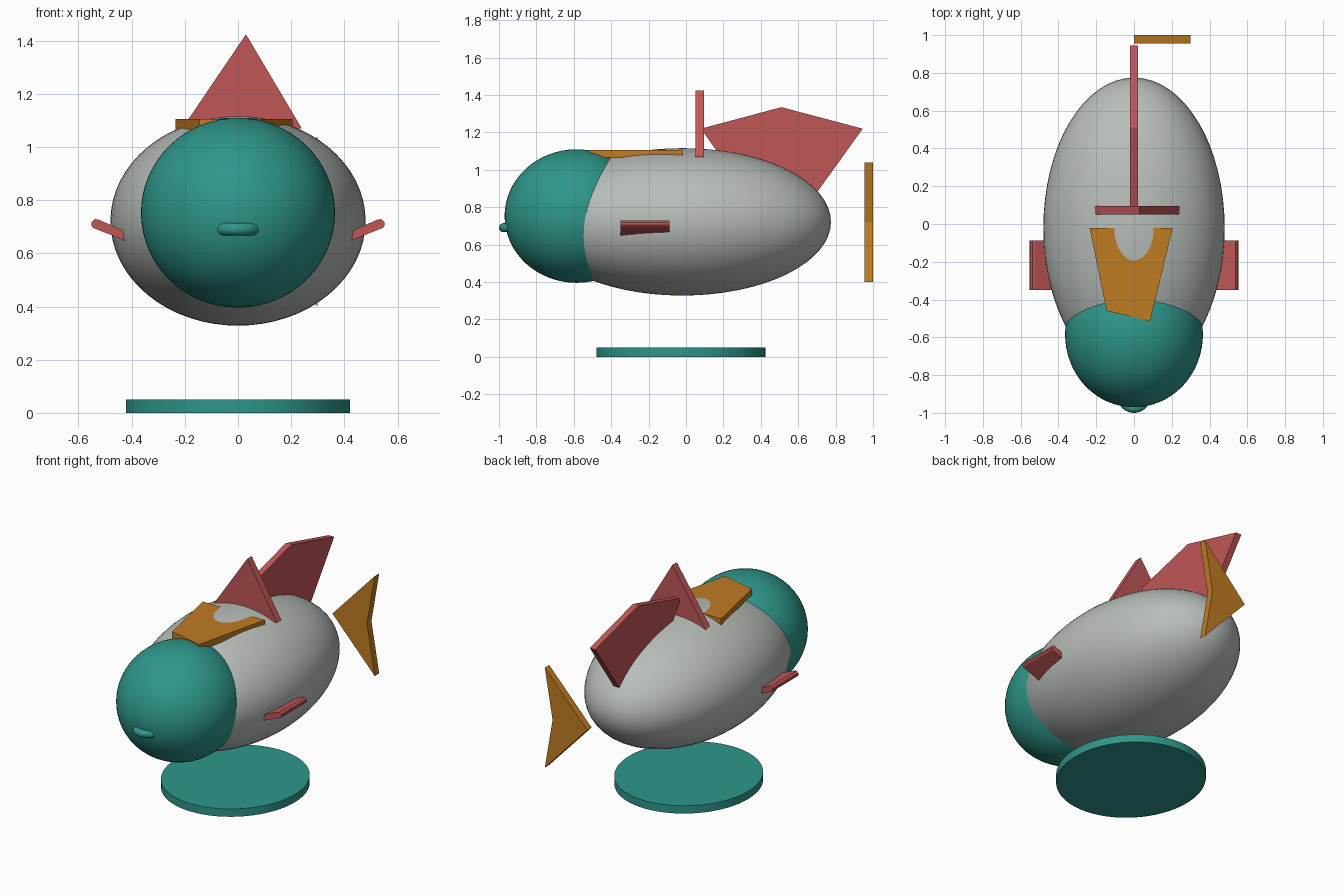
import bpy, bmesh, math
from mathutils import Vector

if "Cube" in bpy.data.objects:
    bpy.data.objects.remove(bpy.data.objects["Cube"])


def material(name, rgb):
    m = bpy.data.materials.new(name)
    lin = [((c / 255 + 0.055) / 1.055) ** 2.4 for c in rgb]
    m.diffuse_color = (*lin, 1)
    m.use_nodes = True
    m.node_tree.nodes["Principled BSDF"].inputs["Base Color"].default_value = m.diffuse_color
    return m


GREY = material("grey", (184, 190, 186))
TEAL = material("teal", (46, 150, 138))
RED = material("red", (192, 86, 86))
ORANGE = material("orange", (192, 124, 34))


def finish(name, mat, smooth=True):
    o = bpy.context.object
    o.name = name
    o.data.materials.append(mat)
    if smooth:
        bpy.ops.object.shade_smooth_by_angle(angle=math.radians(40))
    return o


def ellipsoid(name, loc, radii, mat):
    bpy.ops.mesh.primitive_uv_sphere_add(segments=64, ring_count=32, location=loc)
    bpy.context.object.scale = radii
    return finish(name, mat)


def plate(name, outline, axis, low, high, mat):
    """Extrude a 2D outline along an axis (0 = x, 1 = y, 2 = z)."""
    bm = bmesh.new()

    def point(p, d):
        co = list(p)
        co.insert(axis, d)
        return bm.verts.new(co)

    face = bm.faces.new([point(p, low) for p in outline])
    ext = bmesh.ops.extrude_face_region(bm, geom=[face])
    offset = Vector((0, 0, 0))
    offset[axis] = high - low
    bmesh.ops.translate(bm, vec=offset,
                        verts=[g for g in ext["geom"] if isinstance(g, bmesh.types.BMVert)])
    bmesh.ops.recalc_face_normals(bm, faces=bm.faces)
    me = bpy.data.meshes.new(name)
    bm.to_mesh(me)
    bm.free()
    o = bpy.data.objects.new(name, me)
    o.data.materials.append(mat)
    bpy.context.collection.objects.link(o)
    return o


# body and head
ellipsoid("body", (0, -0.02, 0.722), (0.48, 0.795, 0.394), GREY)
ellipsoid("head", (0, -0.585, 0.753), (0.365, 0.385, 0.357), TEAL)

# lip ring, mostly sunk into the head
bpy.ops.mesh.primitive_torus_add(location=(0, -0.911, 0.691), major_radius=0.065,
                                 minor_radius=0.024, major_segments=48, minor_segments=16)
finish("mouth", TEAL)

# round stand
bpy.ops.mesh.primitive_cylinder_add(vertices=64, radius=1, depth=1, location=(0, -0.027, 0.025))
bpy.context.object.scale = (0.422, 0.452, 0.05)
finish("stand", TEAL)

# long back fin along the centre line
plate("back_fin", [(0.08, 1.22), (0.51, 1.335), (0.945, 1.22), (0.65, 0.81), (0.37, 0.81)],
      0, -0.02, 0.02, RED)

# triangular cross fin
plate("cross_fin", [(-0.21, 1.07), (0.03, 1.424), (0.24, 1.07)], 1, 0.05, 0.096, RED)

# notched tail
plate("tail", [(0, 0.72), (0.3, 1.04), (0.245, 0.72), (0.3, 0.40)], 1, 0.955, 1.0, ORANGE)

# top plate that the body pokes through
plate("top_plate", [(-0.235, -0.02), (-0.145, -0.46), (0.085, -0.515), (0.205, -0.02)],
      2, 1.066, 1.1062, ORANGE)

# side fins, tilted up with chamfered tips
for side, label in ((-1, "left"), (1, "right")):
    outline = [(0.36, 0.655), (0.525, 0.727), (0.538, 0.729), (0.55, 0.718),
               (0.552, 0.705), (0.545, 0.696), (0.36, 0.622)]
    plate(label + "_side_fin", [(side * x, z) for x, z in outline], 1, -0.35, -0.088, RED)
